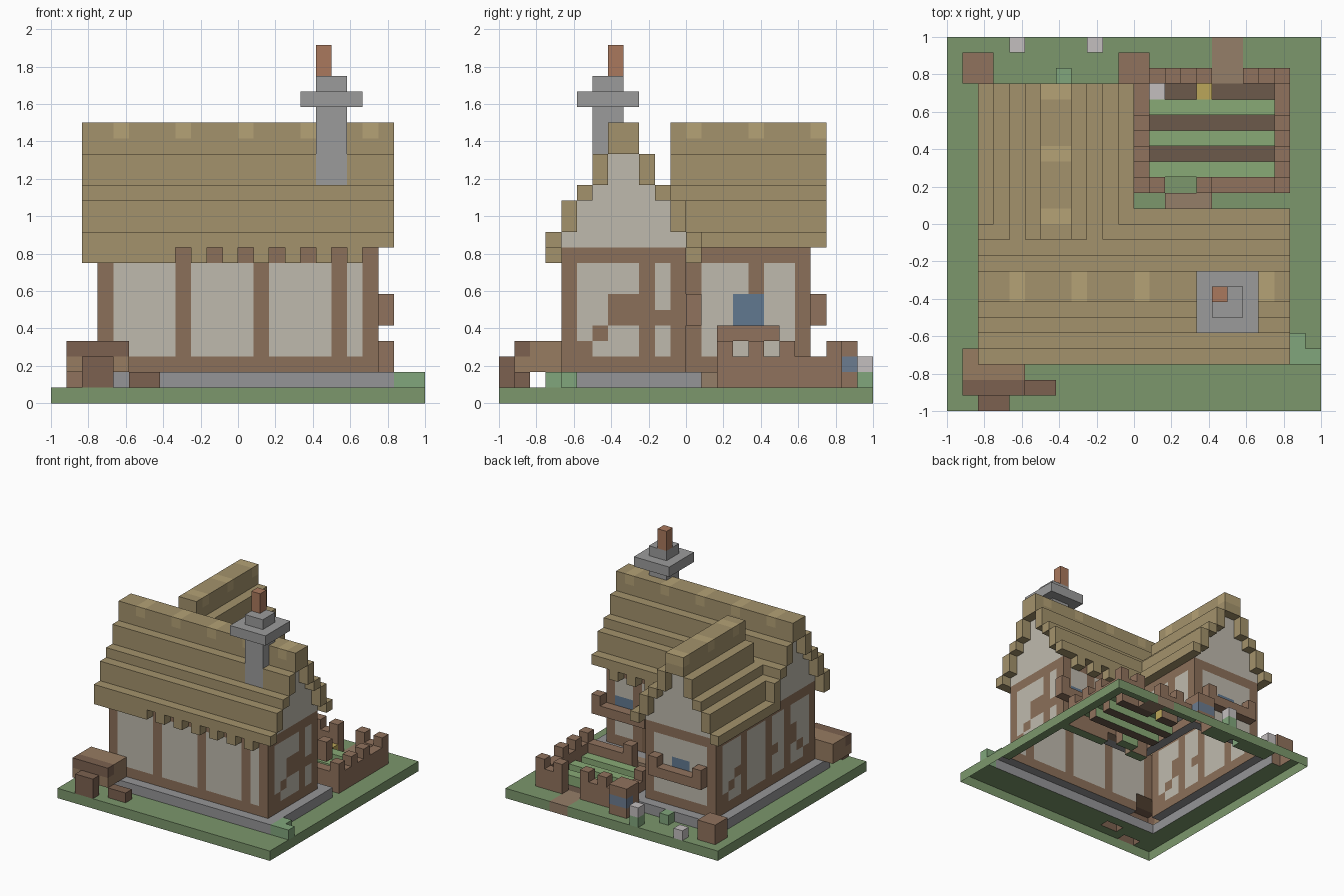
import bpy, bmesh
from mathutils import Vector

if "Cube" in bpy.data.objects:
    bpy.data.objects.remove(bpy.data.objects["Cube"])

U = 1 / 12          # one block
cells = {}          # block position -> part name


def box(part, x0, x1, y0, y1, z0, z1):
    """Fill a block range; later parts replace earlier ones."""
    for x in range(x0, x1):
        for y in range(y0, y1):
            for z in range(z0, z1):
                cells[x, y, z] = part


COLOURS = {
    "lawn": (0.20, 0.31, 0.15), "path": (0.30, 0.21, 0.14), "soil": (0.15, 0.10, 0.07),
    "crops": (0.25, 0.40, 0.18), "foundation": (0.30, 0.30, 0.31),
    "plaster_walls": (0.52, 0.49, 0.42), "timber_frame": (0.26, 0.16, 0.10),
    "thatch_roof": (0.37, 0.29, 0.15), "ridge_caps": (0.46, 0.36, 0.18),
    "chimney": (0.33, 0.33, 0.33), "chimney_pot": (0.40, 0.19, 0.11),
    "windows": (0.12, 0.19, 0.28), "flower_boxes": (0.28, 0.17, 0.11),
    "door": (0.20, 0.12, 0.07), "fence": (0.28, 0.17, 0.11),
    "cart": (0.31, 0.20, 0.12), "cart_wheels": (0.20, 0.12, 0.08),
    "barrels": (0.28, 0.17, 0.11), "water": (0.15, 0.20, 0.28),
    "bushes": (0.22, 0.38, 0.20), "flowers": (0.55, 0.52, 0.52), "gourd": (0.50, 0.38, 0.10),
}

# ground, path and vegetable rows
box("lawn", -12, 12, -12, 12, 0, 1)
box("path", 5, 7, 9, 12, 0, 1)
box("soil", 1, 9, 3, 9, 0, 1)
for y in (3, 5, 7):
    box("crops", 1, 9, y, y + 1, 1, 2)
box("gourd", 4, 5, 8, 9, 1, 2)
box("flowers", 1, 2, 8, 9, 1, 2)

# foundations, walls
box("foundation", -10, 10, -9, 1, 1, 2)
box("foundation", -10, 0, 1, 9, 1, 2)
box("path", 2, 5, 1, 2, 1, 2)
box("plaster_walls", -9, 9, -8, 0, 2, 10)
box("plaster_walls", -9, -1, 0, 8, 2, 10)

# timber: sill and top plate rings
for z in (2, 9):
    box("timber_frame", -9, 9, -8, 0, z, z + 1)
    box("timber_frame", -9, -1, 0, 8, z, z + 1)
# timber: upright posts on every wall
for x in (-9, -4, 1, 6, 8):
    box("timber_frame", x, x + 1, -8, -7, 2, 10)
for y in (-8, -3, -1):
    box("timber_frame", 8, 9, y, y + 1, 2, 10)
for y in (-8, -4, -1, 3, 7):
    box("timber_frame", -9, -8, y, y + 1, 2, 10)
for y in (0, 4, 7):
    box("timber_frame", -2, -1, y, y + 1, 2, 10)
for x in (-9, -2):
    box("timber_frame", x, x + 1, 7, 8, 2, 10)
for x in (1, 5, 8):
    box("timber_frame", x, x + 1, -1, 0, 2, 10)
# timber: stepped braces in the side walls
for x in (-9, 8):
    box("timber_frame", x, x + 1, -5, -3, 5, 7)
    box("timber_frame", x, x + 1, -6, -5, 4, 5)
    box("timber_frame", x, x + 1, -7, -6, 3, 4)
    box("timber_frame", x, x + 1, -2, -1, 5, 6)
for i in range(4):
    box("timber_frame", -9, -8, 3 + i, 4 + i, 6 - i, 7 - i)

# door and windows
box("door", 2, 5, -1, 0, 2, 7)
box("windows", -6, -4, 7, 8, 5, 7)
box("windows", 6, 8, -1, 0, 5, 7)
box("windows", -2, -1, 3, 5, 5, 7)

# stepped roof: (distance from ridge, bottom, top)
STEPS = [(4, 10, 11), (3, 11, 13), (2, 13, 14), (1, 14, 16), (0, 16, 18)]


def roof(along_x, centre, start, end, wall_start, wall_end):
    def put(part, a, b, c, z0, z1):
        if along_x:
            box(part, a, b, c, c + 1, z0, z1)
        else:
            box(part, c, c + 1, a, b, z0, z1)
    for d, z0, z1 in STEPS:
        for c in (centre + d, centre - 1 - d):
            if d < 4:
                put("plaster_walls", wall_start, wall_end, c, 10, z0)
            put("thatch_roof", start, end, c, z0, z1)


roof(False, -5, -1, 9, 0, 8)
roof(True, -4, -10, 10, -9, 9)
# light ridge blocks
for x in range(-8, 10, 4):
    box("ridge_caps", x, x + 1, -5, -3, 17, 18)
for y in (0, 4, 8):
    box("ridge_caps", -6, -4, y, y + 1, 17, 18)
# ragged eaves
box("thatch_roof", -10, -4, -9, -8, 9, 10)
for x in range(-3, 9, 2):
    box("thatch_roof", x, x + 1, -9, -8, 9, 10)
for x in range(1, 9, 2):
    box("thatch_roof", x, x + 1, 0, 1, 9, 10)

# chimney
box("chimney", 5, 7, -6, -4, 14, 21)
box("chimney", 4, 8, -7, -3, 19, 20)
box("chimney_pot", 5, 6, -5, -4, 21, 23)

# flower boxes below the windows
for x0, x1, y in ((-8, -2, 8), (4, 10, 0)):
    box("flower_boxes", x0, x1, y, y + 1, 5, 6)
    for x in (x0, x1 - 1):
        box("flower_boxes", x, x + 1, y, y + 1, 5, 7)
box("flower_boxes", -1, 0, 2, 6, 4, 5)

# garden fence with raised posts, open at the gate and the step
fence = ([(x, 2) for x in range(0, 10)] + [(x, 9) for x in range(0, 10)]
         + [(x, y) for x in (0, 9) for y in range(3, 9)])
for x, y in fence:
    if (y == 9 and x in (5, 6)) or (y == 2 and x in (2, 3)):
        continue
    post = (x in (0, 9) and y in (2, 9)) or (y == 9 and x in (2, 4, 7)) \
        or (y == 2 and x in (4,)) or (x in (0, 9) and y in (4, 6))
    box("fence", x, x + 1, y, y + 1, 1, 4 if post else 3)

# barrels behind the house, one with water
box("barrels", -1, 1, 9, 11, 1, 4)
box("water", -1, 1, 10, 11, 2, 3)
box("barrels", -11, -9, 9, 11, 1, 3)

# hand cart at the front left corner
box("cart", -11, -7, -11, -8, 2, 4)
box("cart_wheels", -11, -7, -11, -10, 3, 4)
box("cart_wheels", -10, -8, -12, -11, 1, 3)
box("cart_wheels", -7, -5, -11, -10, 1, 2)

# bushes and flowers
box("bushes", 10, 11, -9, -7, 1, 2)
box("bushes", 11, 12, -9, -8, 1, 2)
box("bushes", -5, -4, 9, 10, 1, 2)
box("bushes", -3, -2, 11, 12, 1, 2)
box("flowers", -3, -2, 11, 12, 2, 3)
box("flowers", -8, -7, 11, 12, 1, 2)

# build the outer skin of each part (open underneath)
for part, colour in COLOURS.items():
    bm = bmesh.new()
    for cell in [c for c, p in cells.items() if p == part]:
        centre = Vector(cell) + Vector((0.5, 0.5, 0.5))
        for axis in range(3):
            for sign in (-1, 1):
                n = Vector((0, 0, 0))
                n[axis] = sign
                near = tuple(int(a + b) for a, b in zip(cell, n))
                if near in cells or near[2] < 0:
                    continue
                a = Vector((0, 0, 0))
                a[(axis + 1) % 3] = 0.5
                b = n.cross(a)
                mid = centre + n * 0.5
                bm.faces.new([bm.verts.new((mid + v) * U)
                              for v in (-a - b, a - b, a + b, b - a)])
    bmesh.ops.remove_doubles(bm, verts=bm.verts, dist=0.001)
    bmesh.ops.dissolve_limit(bm, angle_limit=0.02, verts=bm.verts, edges=bm.edges)
    mesh = bpy.data.meshes.new(part)
    bm.to_mesh(mesh)
    bm.free()
    mat = bpy.data.materials.new(part)
    mat.diffuse_color = (*colour, 1)
    mat.use_nodes = True
    mat.node_tree.nodes["Principled BSDF"].inputs["Base Color"].default_value = mat.diffuse_color
    mesh.materials.append(mat)
    bpy.context.collection.objects.link(bpy.data.objects.new(part, mesh))
